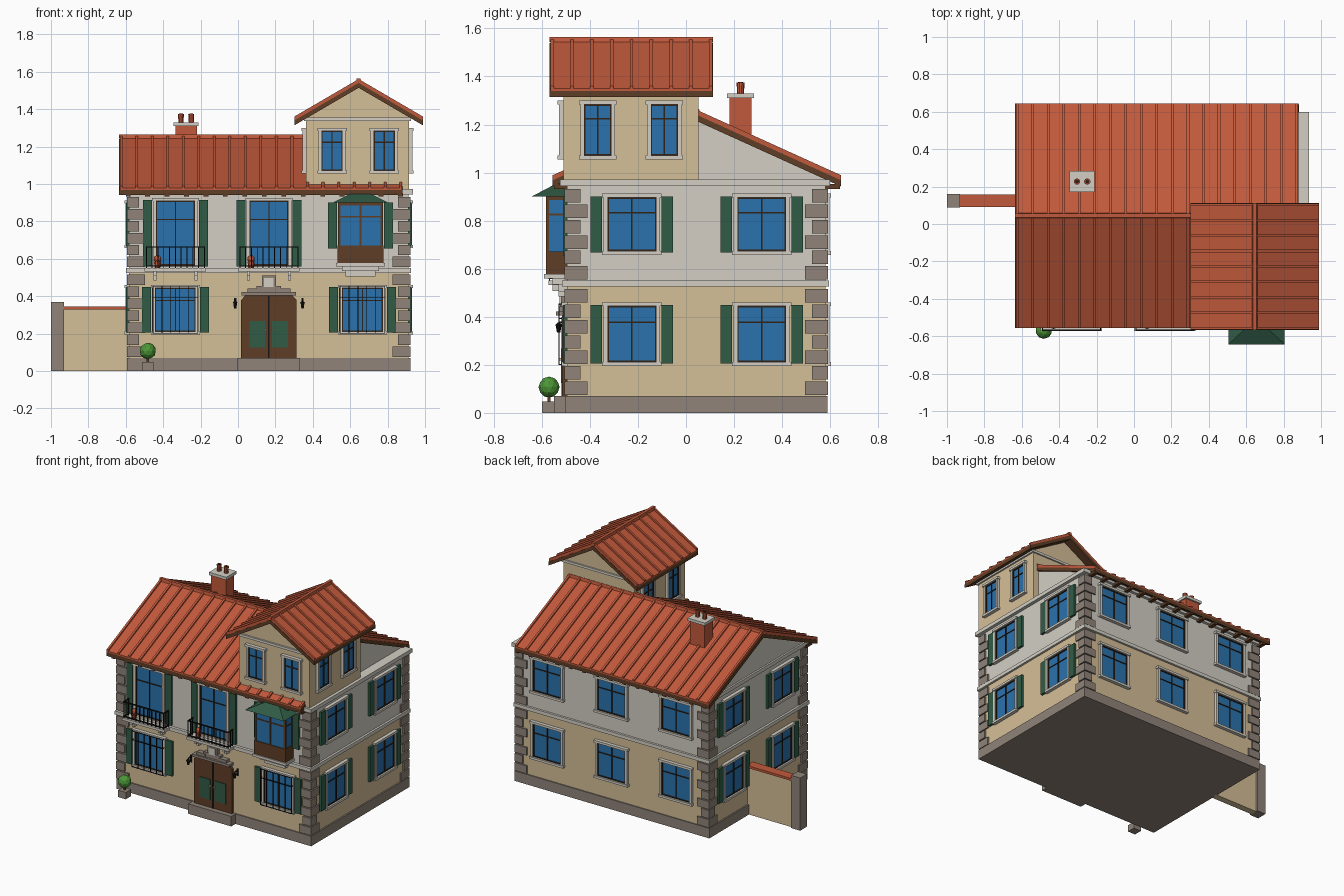
import bpy, bmesh, math
from mathutils import Matrix, Vector

if "Cube" in bpy.data.objects:
    bpy.data.objects.remove(bpy.data.objects["Cube"])


def material(name, rgb):
    m = bpy.data.materials.new(name)
    m.use_nodes = True
    col = [(c / 255) ** 2.2 for c in rgb] + [1]
    m.diffuse_color = col
    m.node_tree.nodes["Principled BSDF"].inputs["Base Color"].default_value = col
    return m


TAN = material("tan plaster", (212, 190, 150))
WHITE = material("pale plaster", (210, 206, 196))
STONE = material("grey stone", (142, 130, 120))
TILE = material("terracotta", (192, 90, 62))
WOOD = material("brown wood", (94, 64, 42))
DARK = material("dark frame", (52, 38, 28))
GREEN = material("shutter green", (52, 92, 72))
IRON = material("black iron", (28, 28, 30))
GLASS = material("blue glass", (46, 114, 172))
LEAF = material("leaf green", (78, 150, 58))
HERE = Matrix.Identity(4)


def finish(name, bm, mat, place=HERE):
    bmesh.ops.recalc_face_normals(bm, faces=bm.faces)
    me = bpy.data.meshes.new(name)
    bm.to_mesh(me)
    bm.free()
    me.materials.append(mat)
    ob = bpy.data.objects.new(name, me)
    ob.matrix_world = place
    bpy.context.collection.objects.link(ob)
    return ob


def boxes(name, mat, *ranges, place=HERE):
    """Boxes given as x0, x1, y0, y1, z0, z1, joined in one object."""
    bm = bmesh.new()
    for x0, x1, y0, y1, z0, z1 in ranges:
        m = Matrix.Translation(((x0 + x1) / 2, (y0 + y1) / 2, (z0 + z1) / 2))
        bmesh.ops.create_cube(bm, size=1, matrix=m @ Matrix.Diagonal((x1 - x0, y1 - y0, z1 - z0, 1)))
    return finish(name, bm, mat, place)


def prism(name, mat, points, axis, spans, place=HERE):
    """Profile in (x, z) or (y, z), extruded along the other axis over each span."""
    bm = bmesh.new()
    for a, b in spans:
        ring = [bm.verts.new((a, u, z) if axis == "x" else (u, a, z)) for u, z in points]
        face = bm.faces.new(ring)
        new = bmesh.ops.extrude_face_region(bm, geom=[face])["geom"]
        step = Vector((b - a, 0, 0) if axis == "x" else (0, b - a, 0))
        bmesh.ops.translate(bm, vec=step, verts=[v for v in new if isinstance(v, bmesh.types.BMVert)])
    return finish(name, bm, mat, place)


def cone(name, mat, x, y, z, r0, r1, h, n=10, place=HERE):
    bm = bmesh.new()
    bmesh.ops.create_cone(bm, cap_ends=True, segments=n, radius1=r0, radius2=r1, depth=h,
                          matrix=Matrix.Translation((x, y, z + h / 2)))
    return finish(name, bm, mat, place)


def ball(name, mat, x, y, z, r):
    bm = bmesh.new()
    bmesh.ops.create_icosphere(bm, subdivisions=2, radius=r, matrix=Matrix.Translation((x, y, z)))
    return finish(name, bm, mat)


def wall(x, y, turn):
    """Wall frame: local x runs along the wall, local -y points outwards."""
    return Matrix.Translation((x, y, 0)) @ Matrix.Rotation(math.radians(turn), 4, "Z")


def window(place, w, z0, z1, shutters=False, sill=True):
    h, t = w / 2, 0.016
    boxes("window_glass", GLASS, (-h + t, h - t, -0.006, 0.01, z0 + t, z1 - t), place=place)
    boxes("window_surround", WHITE, (-h, -h + t, -0.018, 0.01, z0, z1), (h - t, h, -0.018, 0.01, z0, z1),
          (-h - 0.006, h + 0.006, -0.024, 0.01, z1 - t, z1),
          (-h - 0.006, h + 0.006, -0.024, 0.01, z0, z0 + t), place=place)
    a, b, c, bar = h - t, z0 + t, z1 - t, 0.006
    mid = b + (c - b) * 0.7
    boxes("window_frame", DARK, (-a, -a + bar, -0.012, 0, b, c), (a - bar, a, -0.012, 0, b, c),
          (-a, a, -0.012, 0, b, b + bar), (-a, a, -0.012, 0, c - bar, c),
          (-bar / 2, bar / 2, -0.012, 0, b, c), (-a, a, -0.011, 0, mid, mid + bar), place=place)
    if shutters:
        boxes("shutters", GREEN, *[(s * (h + 0.03) - 0.024, s * (h + 0.03) + 0.024, -0.016, 0.005,
                                    z0 + 0.01, z1 - 0.012) for s in (-1, 1)], place=place)


# House body
X0, X1, Y0, Y1 = -0.583, 0.911, -0.495, 0.58
boxes("plinth", STONE, (X0 - 0.01, X1 + 0.01, Y0 - 0.008, Y1 + 0.008, 0, 0.07))
boxes("ground_floor", TAN, (X0, X1, Y0, Y1, 0.06, 0.54))
boxes("upper_floor", WHITE, (X0, X1, Y0, Y1, 0.54, 0.96))
boxes("floor_band", WHITE, (X0 - 0.015, X1 + 0.015, Y0 - 0.02, Y1 + 0.015, 0.525, 0.55))
boxes("cornice", WHITE, (X0 - 0.012, X1 + 0.024, Y0 - 0.03, Y1 + 0.02, 0.945, 0.972))

# Corner stones, alternating long and short
quoins = []
for base, count in ((0.075, 7), (0.555, 6)):
    for i in range(count):
        z, n = base + i * 0.064, 0.085 if i % 2 == 0 else 0.055
        for x, sx in ((X0, 1), (X1, -1)):
            for y, sy in ((Y0, 1), (Y1, -1)):
                xs = sorted((x - sx * 0.01, x + sx * n))
                ys = sorted((y - sy * 0.01, y + sy * n))
                quoins.append((*xs, *ys, z, z + 0.056))
boxes("corner_stones", STONE, *quoins)


def chevron(mid, ridge, half, eave, lo, hi):
    return [(mid - half, eave + hi), (mid, ridge + hi), (mid + half, eave + hi),
            (mid + half, eave + lo), (mid, ridge + lo), (mid - half, eave + lo)]


def gable_roof(name, shape, axis, a, b, ribs):
    prism(name + "_timber", WOOD, chevron(*shape, -0.036, -0.01), axis, [(a, b)])
    prism(name + "_tiles", TILE, chevron(*shape, -0.01, 0), axis, [(a + 0.003, b - 0.003)])
    step = (b - a - 0.02) / ribs
    prism(name + "_ribs", TILE, chevron(*shape, -0.005, 0.011), axis,
          [(a + 0.003 + i * step, a + 0.017 + i * step) for i in range(ribs + 1)])
    mid, ridge = shape[:2]
    prism(name + "_ridge", TILE, [(mid - 0.014, ridge - 0.006), (mid - 0.01, ridge + 0.014),
                                  (mid + 0.01, ridge + 0.014), (mid + 0.014, ridge - 0.006)], axis, [(a, b)])


# Main roof
gable_roof("main_roof", (0.045, 1.25, 0.6, 0.978), "x", -0.635, 0.88, 18)
prism("main_gable", WHITE, [(Y0, 0.95), (Y0, 0.985), (0.045, 1.225), (Y1, 0.985), (Y1, 0.95)], "x", [(X0, 0.868)])
boxes("rafter_tails", WOOD, *[(-0.6 + i * 0.104, -0.575 + i * 0.104, y, y + 0.075, 0.932, 0.952)
                              for i in range(15) for y in (-0.55, 0.565)])

# Tower
T0, T1, F, B = 0.364, 0.914, -0.51, 0.052
prism("tower", TAN, [(T0, 0.97), (T1, 0.97), (T1, 1.36), (0.64, 1.52), (T0, 1.36)], "y", [(F, B)])
boxes("tower_cornice", WHITE, (T0 - 0.012, T1 + 0.012, F - 0.012, B + 0.01, 1.338, 1.355))
gable_roof("tower_roof", (0.645, 1.55, 0.343, 1.35), "y", -0.567, 0.113, 8)

# Chimney
boxes("chimney_stack", TILE, (-0.335, -0.22, 0.18, 0.272, 1.1, 1.31))
boxes("chimney_cap", WHITE, (-0.345, -0.21, 0.17, 0.283, 1.31, 1.33))
for x in (-0.305, -0.25):
    cone("chimney_pot", TILE, x, 0.227, 1.33, 0.014, 0.017, 0.045)
    cone("chimney_pot_mouth", DARK, x, 0.227, 1.372, 0.011, 0.011, 0.005)

# Garden wall
boxes("garden_wall", TAN, (-0.94, X0, 0.1, 0.148, 0, 0.33))
boxes("garden_wall_coping", TILE, (-0.94, X0, 0.09, 0.158, 0.33, 0.346))
boxes("garden_pillar", STONE, (-1, -0.93, 0.087, 0.161, 0, 0.37))

# Windows on the sides, back and tower
LOW, HIGH = (0.195, 0.46), (0.657, 0.912)
for z0, z1 in (LOW, HIGH):
    for y in (-0.225, 0.315):
        window(wall(X1, y, 90), 0.235, z0, z1, True)
        window(wall(X0, y, -90), 0.235, z0, z1, True)
    for x in (-0.335, 0.165, 0.665):
        window(wall(x, Y1, 180), 0.25, z0, z1)
for y in (-0.367, -0.09):
    window(wall(T1, y, 90), 0.145, 1.055, 1.3)
    window(wall(T0, y, -90), 0.145, 1.055, 1.3)
for x in (0.503, 0.782):
    window(wall(x, F, 0), 0.145, 1.055, 1.3)

# Barred front windows
for x in (-0.335, 0.665):
    p = wall(x, Y0, 0)
    window(p, 0.25, *LOW, True)
    bars = [(u - 0.002, u + 0.002, -0.036, -0.032, 0.2, 0.455) for u in (-0.12, -0.072, -0.024, 0.024, 0.072, 0.12)]
    for z in (0.2, 0.39, 0.451):
        bars.append((-0.122, 0.122, -0.036, -0.032, z, z + 0.004))
        bars += [(u - 0.002, u + 0.002, -0.036, 0, z, z + 0.004) for u in (-0.12, 0.12)]
    boxes("window_bars", IRON, *bars, place=p)

# Balconies with tall glazed doors
for x in (-0.335, 0.165):
    p = wall(x, Y0, 0)
    window(p, 0.24, 0.55, 0.925, True)
    boxes("balcony_floor", WHITE, (-0.165, 0.165, -0.078, 0, 0.532, 0.55), place=p)
    boxes("balcony_brackets", WHITE, *[(u - 0.008, u + 0.008, -d, 0, z, z + 0.025) for u in (-0.11, 0.11)
                                       for d, z in ((0.06, 0.508), (0.035, 0.485))], place=p)
    rail = [(u - 0.0025, u + 0.0025, -0.075, -0.07, 0.55, 0.665) for u in [i * 0.031 - 0.155 for i in range(11)]]
    rail += [(u - 0.0025, u + 0.0025, -d, 0.005 - d, 0.55, 0.665) for u in (-0.155, 0.155) for d in (0.05, 0.025)]
    for z in (0.558, 0.66):
        rail.append((-0.158, 0.158, -0.077, -0.069, z, z + 0.007))
        rail += [(u - 0.003, u + 0.003, -0.075, 0, z, z + 0.007) for u in (-0.155, 0.155)]
    boxes("balcony_railing", IRON, *rail, place=p)
    cone("balcony_pot", TILE, x - 0.095, Y0 - 0.045, 0.55, 0.014, 0.021, 0.035)
    ball("balcony_flowers", TILE, x - 0.095, Y0 - 0.045, 0.6, 0.02)

# Bay window
p = wall(0.655, Y0, 0)
boxes("bay_glass", GLASS, (-0.115, 0.115, -0.082, 0, 0.66, 0.9), place=p)
boxes("bay_panel", WOOD, (-0.122, 0.122, -0.088, 0, 0.578, 0.672), place=p)
boxes("bay_frame", WOOD, (-0.12, 0.12, -0.087, 0, 0.885, 0.905), (-0.12, 0.12, -0.086, 0, 0.822, 0.83),
      *[(u - 0.006, u + 0.006, -0.087, -0.075, 0.67, 0.9) for u in (-0.114, 0, 0.114)],
      *[(u - 0.006, u + 0.006, -0.012, 0, 0.67, 0.9) for u in (-0.114, 0.114)], place=p)
boxes("bay_sill", WHITE, (-0.13, 0.13, -0.095, 0, 0.56, 0.578), (-0.1, 0.1, -0.06, 0, 0.535, 0.56),
      (-0.08, 0.08, -0.035, 0, 0.505, 0.535), place=p)
boxes("bay_shutters", GREEN, *[(s * 0.15 - 0.024, s * 0.15 + 0.024, -0.016, 0, 0.655, 0.9) for s in (-1, 1)], place=p)
roof = boxes("bay_roof", GREEN, (-0.15, 0.15, -0.148, 0, 0.9, 0.962), place=p)
for v in roof.data.vertices:
    if v.co.z > 0.93:
        v.co.x *= 0.15
        v.co.y = max(v.co.y, -0.03)

# Entrance
p = wall(0.165, Y0, 0)
boxes("door_step", STONE, (-0.167, 0.167, -0.055, 0.02, 0, 0.07), place=p)
prism("door_case", WOOD, [(-0.148, 0.07), (0.148, 0.07), (0.148, 0.38), (0.115, 0.415), (-0.115, 0.415),
                          (-0.148, 0.38)], "y", [(-0.02, 0)], p)
boxes("door_panels", GREEN, *[(s * 0.06 - 0.043, s * 0.06 + 0.043, -0.026, 0, 0.125, 0.268) for s in (-1, 1)], place=p)
boxes("door_gap", IRON, (-0.004, 0.004, -0.024, 0, 0.07, 0.4), place=p)
boxes("door_knobs", TAN, *[(s * 0.018 - 0.005, s * 0.018 + 0.005, -0.036, 0, 0.218, 0.228) for s in (-1, 1)], place=p)
boxes("door_hood", STONE, (-0.145, 0.145, -0.045, 0, 0.405, 0.422), (-0.115, -0.05, -0.035, 0, 0.422, 0.442),
      (0.05, 0.115, -0.035, 0, 0.422, 0.442), (-0.065, 0.065, -0.03, 0, 0.42, 0.455),
      (-0.038, 0.038, -0.026, 0, 0.43, 0.51), place=p)
boxes("door_crest", WHITE, (-0.025, 0.025, -0.032, 0, 0.448, 0.497), place=p)
for u in (-0.18, 0.18):
    boxes("lantern_bracket", IRON, (u - 0.003, u + 0.003, -0.035, 0, 0.375, 0.381),
          (u - 0.006, u + 0.006, -0.006, 0, 0.34, 0.39), place=p)
    cone("lantern", IRON, u, -0.035, 0.335, 0.007, 0.012, 0.028, 6, p)
    cone("lantern_cap", IRON, u, -0.035, 0.363, 0.017, 0.003, 0.014, 6, p)

# Potted bush
boxes("bush_pot", STONE, (-0.512, -0.452, -0.6, -0.54, 0, 0.048))
boxes("bush_trunk", WOOD, (-0.488, -0.476, -0.576, -0.564, 0.045, 0.08))
ball("bush", LEAF, -0.482, -0.57, 0.107, 0.044)
